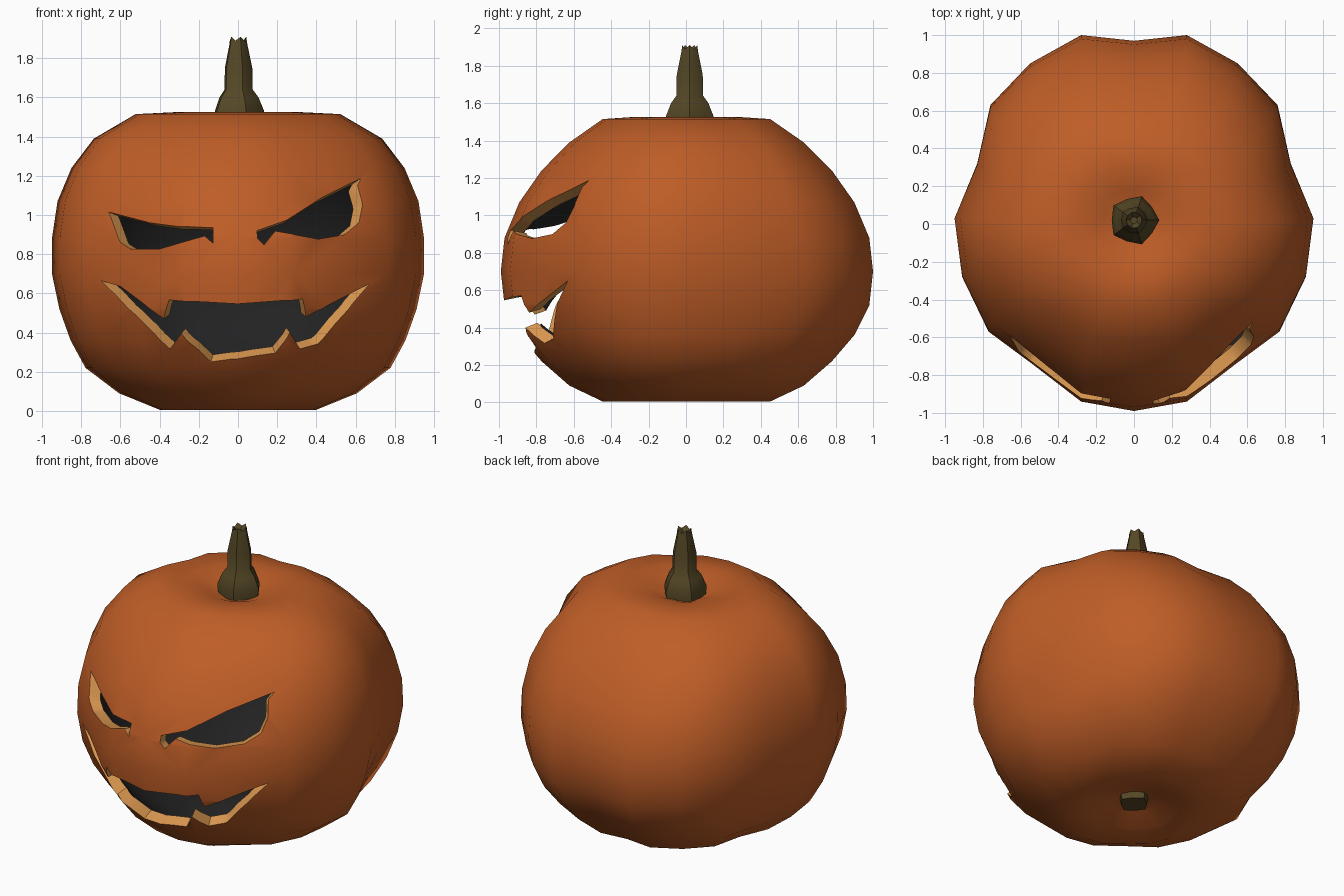
import bpy, bmesh, math
from mathutils import Vector

if "Cube" in bpy.data.objects:
    bpy.data.objects.remove(bpy.data.objects["Cube"])


def material(name, rgb):
    m = bpy.data.materials.new(name)
    m.diffuse_color = (*rgb, 1)
    m.use_nodes = True
    m.node_tree.nodes["Principled BSDF"].inputs["Base Color"].default_value = m.diffuse_color
    return m


SKIN = material("orange skin", (0.52, 0.11, 0.02))
FLESH = material("pale flesh", (0.70, 0.31, 0.08))
DARK = material("dark hollow", (0.016, 0.016, 0.016))
STEM = material("stem green", (0.09, 0.064, 0.019))


def finish(name, bm, mats):
    bmesh.ops.recalc_face_normals(bm, faces=bm.faces)
    me = bpy.data.meshes.new(name)
    bm.to_mesh(me)
    bm.free()
    ob = bpy.data.objects.new(name, me)
    bpy.context.collection.objects.link(ob)
    for m in mats:
        me.materials.append(m)
    return ob


def skin_rings(bm, rings):
    """Bridge rings of points and cap both ends."""
    vs = [[bm.verts.new(p) for p in r] for r in rings]
    n = len(vs[0])
    for a, b in zip(vs, vs[1:]):
        for i in range(n):
            j = (i + 1) % n
            bm.faces.new((a[i], a[j], b[j], b[i]))
    return [bm.faces.new(vs[0]), bm.faces.new(vs[-1])]


def smooth(ob, degrees):
    bpy.ops.object.select_all(action='DESELECT')
    ob.select_set(True)
    bpy.context.view_layer.objects.active = ob
    bpy.ops.object.shade_smooth_by_angle(angle=math.radians(degrees))


# Body: half of the ribbed outline seen from above, mirrored, swept up a profile
half = [(0, -0.99), (0.28, -0.94), (0.54, -0.74), (0.77, -0.57), (0.91, -0.28),
        (0.95, 0.03), (0.83, 0.32), (0.76, 0.63), (0.55, 0.85), (0.28, 1.0), (0, 0.97)]
outline = half + [(-x, y) for x, y in half[-2:0:-1]]
# height, x scale, y scale
profile = [(0.09, 0.06, 0.06), (0.07, 0.15, 0.15), (0.025, 0.28, 0.28), (0.005, 0.42, 0.45),
           (0.09, 0.64, 0.63), (0.22, 0.82, 0.78), (0.36, 0.90, 0.90), (0.52, 0.96, 0.98),
           (0.70, 1, 1), (0.88, 1, 0.98), (1.07, 0.97, 0.90), (1.24, 0.895, 0.78),
           (1.39, 0.775, 0.63), (1.515, 0.55, 0.45), (1.525, 0.34, 0.30),
           (1.50, 0.2, 0.18), (1.46, 0.08, 0.08)]
bm = bmesh.new()
skin_rings(bm, [[(x * sx, y * sy, z) for x, y in outline] for z, sx, sy in profile])
body = finish("pumpkin_body", bm, [SKIN, FLESH, DARK])
bpy.context.view_layer.update()

# Face openings as drawn from the front (x, z)
left_eye = [(-0.66, 1.015), (-0.45, 0.96), (-0.30, 0.94), (-0.128, 0.935), (-0.128, 0.857),
            (-0.17, 0.893), (-0.28, 0.862), (-0.40, 0.827), (-0.55, 0.827), (-0.60, 0.86)]
right_eye = [(0.097, 0.92), (0.25, 0.974), (0.43, 1.09), (0.628, 1.188), (0.61, 1.15),
             (0.635, 1.05), (0.617, 0.96), (0.546, 0.90), (0.41, 0.877), (0.19, 0.918),
             (0.133, 0.847), (0.10, 0.88)]
mouth = [(-0.70, 0.665), (-0.60, 0.635), (-0.378, 0.47), (-0.352, 0.566), (0, 0.546),
         (0.33, 0.571), (0.347, 0.48), (0.673, 0.65), (0.408, 0.342), (0.316, 0.316),
         (0.265, 0.40), (0.19, 0.295), (-0.138, 0.25), (-0.29, 0.395), (-0.347, 0.316)]

# Cutter: each opening tapers toward the middle of the pumpkin
centre = Vector((0, 0, 0.75))
bm = bmesh.new()
for shape in (left_eye, right_eye, mouth):
    pts = []
    for (x0, z0), (x1, z1) in zip(shape, shape[1:] + shape[:1]):
        steps = max(1, round(math.hypot(x1 - x0, z1 - z0) / 0.12))
        for k in range(steps):
            t = k / steps
            start = Vector((x0 + (x1 - x0) * t, -3, z0 + (z1 - z0) * t))
            hit, loc, _, _ = body.ray_cast(start, Vector((0, 1, 0)))
            if hit:
                pts.append(loc.copy())
    skin_rings(bm, [[centre + (p - centre) * f for p in pts] for f in (0.5, 2.0)])
bmesh.ops.triangulate(bm, faces=bm.faces)
for f in bm.faces:
    f.material_index = 1
cutter = finish("face_cutter", bm, [SKIN, FLESH, DARK])
cutter.hide_render = True

# Hollow the body with a dark inside, then carve the face
shell = body.modifiers.new("shell", 'SOLIDIFY')
shell.thickness = 0.07
shell.offset = -1
shell.material_offset = 2
carve = body.modifiers.new("carve", 'BOOLEAN')
carve.operation = 'DIFFERENCE'
carve.solver = 'EXACT'
carve.object = cutter
bpy.context.view_layer.objects.active = body
for name in ("shell", "carve"):
    bpy.ops.object.modifier_apply(modifier=name)
bpy.data.objects.remove(cutter)
smooth(body, 50)


def lathe(name, rows, sides, cy):
    """Rows of height, radius and ripple; ripple moves every other corner."""
    bm = bmesh.new()
    rings = []
    for z, r, dr, dz in rows:
        ring = []
        for i in range(sides):
            a = 2 * math.pi * i / sides
            s = 1 if i % 2 == 0 else -1
            ring.append(((r + s * dr) * math.cos(a), cy + (r + s * dr) * math.sin(a), z + s * dz))
        rings.append(ring)
    skin_rings(bm, rings)
    ob = finish(name, bm, [STEM])
    smooth(ob, 40)


# Stem with flared foot and notched tip, and the blossom end below
lathe("stem", [(1.46, 0.12, 0.01, 0), (1.53, 0.126, 0.008, 0), (1.60, 0.10, 0.005, 0),
               (1.64, 0.072, 0.003, 0), (1.75, 0.070, 0.003, 0), (1.87, 0.046, 0.002, 0),
               (1.90, 0.042, 0, 0.01), (1.875, 0.018, 0, 0)], 10, 0.02)
lathe("blossom_end", [(0.045, 0.085, 0.008, 0), (0.12, 0.10, 0.008, 0)], 8, 0)
